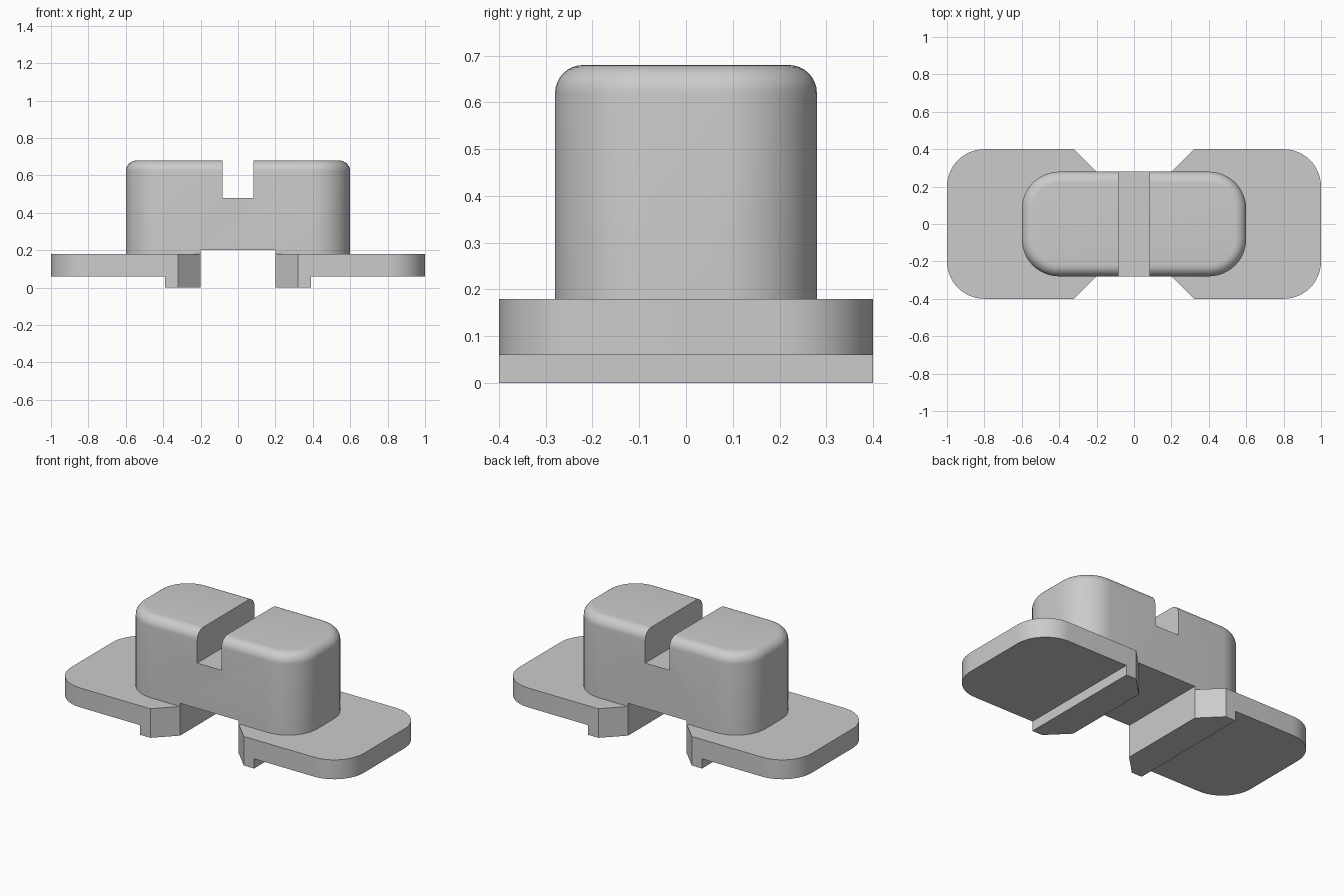
import bpy, bmesh, math
from mathutils import Vector

cube = bpy.data.objects.get("Cube")
if cube:
    bpy.data.objects.remove(cube, do_unlink=True)

# Single plain grey
grey = bpy.data.materials.new("plain_grey")
grey.use_nodes = True
colour = (0.6, 0.6, 0.6, 1)
grey.diffuse_color = colour
grey.node_tree.nodes["Principled BSDF"].inputs["Base Color"].default_value = colour


def arc(cx, cy, r, start, steps=12):
    """Quarter circle of points, counter-clockwise."""
    angles = [start + math.pi / 2 * i / steps for i in range(steps + 1)]
    return [(cx + r * math.cos(a), cy + r * math.sin(a)) for a in angles]


def prism(name, outline, z0, z1, round_top=0):
    """Extrude an outline upwards, optionally rounding its top rim."""
    bm = bmesh.new()
    base = bm.faces.new([bm.verts.new((x, y, z0)) for x, y in outline])
    top = bmesh.ops.extrude_face_region(bm, geom=[base])["geom"]
    bmesh.ops.translate(bm, vec=Vector((0, 0, z1 - z0)),
                        verts=[v for v in top if isinstance(v, bmesh.types.BMVert)])
    bmesh.ops.recalc_face_normals(bm, faces=bm.faces)
    if round_top:
        rim = [e for e in bm.edges if all(v.co.z > z1 - 1e-5 for v in e.verts)]
        bmesh.ops.bevel(bm, geom=rim, offset=round_top, segments=8,
                        profile=0.5, affect='EDGES', clamp_overlap=False)
    mesh = bpy.data.meshes.new(name)
    bm.to_mesh(mesh)
    bm.free()
    mesh.materials.append(grey)
    obj = bpy.data.objects.new(name, mesh)
    bpy.context.collection.objects.link(obj)
    return obj


def rect(x0, x1, y):
    return [(x0, -y), (x1, -y), (x1, y), (x0, y)]


def cut(obj, cutter):
    mod = obj.modifiers.new(cutter.name, 'BOOLEAN')
    mod.operation = 'DIFFERENCE'
    mod.solver = 'EXACT'
    mod.object = cutter
    bpy.context.view_layer.objects.active = obj
    bpy.ops.object.modifier_apply(modifier=mod.name)
    bpy.data.objects.remove(cutter, do_unlink=True)


# Raised body with rounded corners and a soft top rim
outline = []
for i, (sx, sy) in enumerate([(1, 1), (-1, 1), (-1, -1), (1, -1)]):
    outline += arc(sx * 0.4, sy * 0.08, 0.2, i * math.pi / 2)
body = prism("body", outline, 0.18, 0.68, round_top=0.06)
cut(body, prism("slot_cutter", rect(-0.083, 0.083, 0.5), 0.48, 0.9))
cut(body, prism("underside_cutter", rect(-0.2, 0.2, 0.5), 0.0, 0.2))

# Two end flanges: chamfered inside, rounded outside, with a step beneath
parts = [body]
for side, name in ((1, "left_flange"), (-1, "right_flange")):
    pts = [(0.2, 0.28), (0.2, -0.28), (0.32, -0.4)]
    pts += arc(0.8, -0.2, 0.2, -math.pi / 2) + arc(0.8, 0.2, 0.2, 0) + [(0.32, 0.4)]
    flange = prism(name, [(side * x, y) for x, y in pts], 0.0, 0.18)
    edges = sorted((side * 0.39, side * 1.2))
    cut(flange, prism("step_cutter", rect(*edges, 0.6), -0.2, 0.06))
    parts.append(flange)

# Smooth the curves and keep the hard edges
bpy.ops.object.select_all(action='DESELECT')
for obj in parts:
    obj.select_set(True)
bpy.context.view_layer.objects.active = body
bpy.ops.object.shade_smooth_by_angle(angle=math.radians(30))
